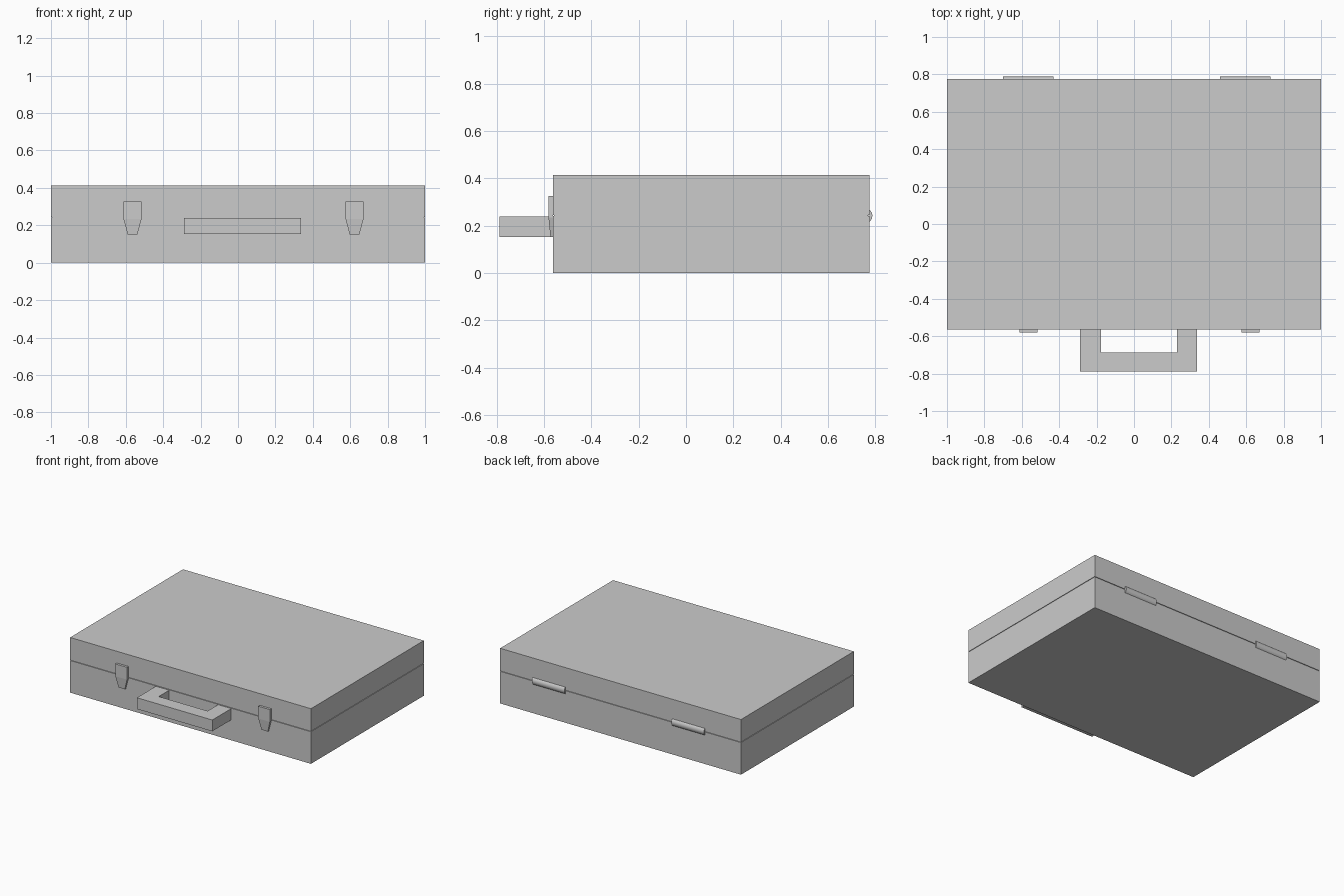
import bpy, bmesh, math
from mathutils import Vector

if "Cube" in bpy.data.objects:
    bpy.data.objects.remove(bpy.data.objects["Cube"])

FRONT, BACK = -0.563, 0.776   # case walls in y
SEAM, TOP = 0.243, 0.414      # lid seam and lid top in z


def finish(name, bm):
    bmesh.ops.recalc_face_normals(bm, faces=bm.faces)
    mesh = bpy.data.meshes.new(name)
    bm.to_mesh(mesh)
    bm.free()
    obj = bpy.data.objects.new(name, mesh)
    bpy.context.collection.objects.link(obj)
    return obj


def box(name, lo, hi):
    bm = bmesh.new()
    bmesh.ops.create_cube(bm, size=1)
    for v in bm.verts:
        v.co = [(a + b) / 2 + c * (b - a) for a, b, c in zip(lo, hi, v.co)]
    return finish(name, bm)


def prism(name, points, offset):
    bm = bmesh.new()
    face = bm.faces.new([bm.verts.new(p) for p in points])
    ext = bmesh.ops.extrude_face_region(bm, geom=[face])["geom"]
    verts = [g for g in ext if isinstance(g, bmesh.types.BMVert)]
    bmesh.ops.translate(bm, verts=verts, vec=Vector(offset))
    return finish(name, bm)


# Case: base, lid and a slightly recessed lip that shows as the seam
box("case_base", (-1, FRONT, 0), (1, BACK, SEAM - 0.002))
box("case_lid", (-1, FRONT, SEAM + 0.002), (1, BACK, TOP))
box("seam_lip", (-0.994, FRONT + 0.006, SEAM - 0.01), (0.994, BACK - 0.006, SEAM + 0.01))

# Handle: square U profile extruded upward
u = [(-0.288, FRONT), (-0.288, -0.788), (0.338, -0.788), (0.338, FRONT),
     (0.229, FRONT), (0.229, -0.687), (-0.177, -0.687), (-0.177, FRONT)]
prism("handle", [(x, y, 0.153) for x, y in u], (0, 0, 0.085))

# Latches: straight upper plate, lower part tapering in width and depth
for side, cx in (("left", -0.564), ("right", 0.623)):
    bm = bmesh.new()
    rings = []
    for z, half, y in ((0.326, 0.048, -0.581), (0.234, 0.048, -0.581), (0.152, 0.026, -0.573)):
        rings.append([bm.verts.new(p) for p in (
            (cx - half, FRONT, z), (cx + half, FRONT, z), (cx + half, y, z), (cx - half, y, z))])
    for a, b in zip(rings, rings[1:]):
        for i in range(4):
            j = (i + 1) % 4
            bm.faces.new((a[i], a[j], b[j], b[i]))
    bm.faces.new(rings[0])
    bm.faces.new(rings[-1])
    finish("latch_" + side, bm)

# Hinges: barrels half sunk into the back wall
for side, cx in (("left", -0.565), ("right", 0.594)):
    bpy.ops.mesh.primitive_cylinder_add(vertices=16, radius=0.034, depth=0.27,
                                        location=(cx, 0.754, SEAM - 0.001),
                                        rotation=(0, math.pi / 2, 0))
    hinge = bpy.context.object
    hinge.name = "hinge_" + side
    bpy.ops.object.shade_smooth_by_angle(angle=math.radians(30))
